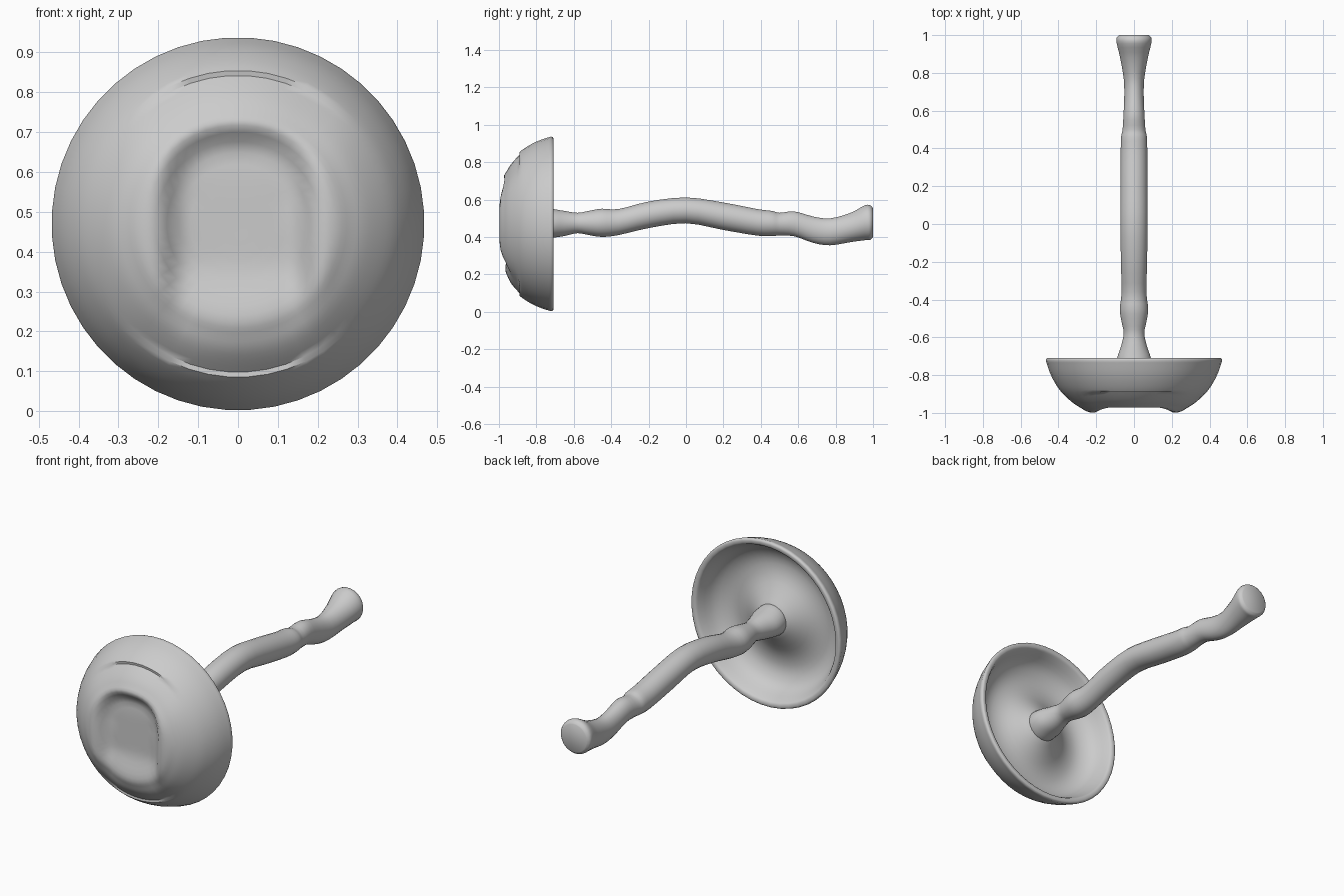
import bpy, bmesh, math

if "Cube" in bpy.data.objects:
    bpy.data.objects.remove(bpy.data.objects["Cube"])

grey = bpy.data.materials.new("plain grey")
grey.diffuse_color = (0.6, 0.6, 0.6, 1)
grey.use_nodes = True
grey.node_tree.nodes["Principled BSDF"].inputs["Base Color"].default_value = grey.diffuse_color


def smooth(a, b, t):
    t = max(0.0, min(1.0, (t - a) / (b - a)))
    return t * t * (3 - 2 * t)


def spline(points, steps):
    """Catmull-Rom refinement of a list of tuples."""
    out = []
    for i in range(len(points) - 1):
        p0, p1 = points[max(i - 1, 0)], points[i]
        p2, p3 = points[i + 1], points[min(i + 2, len(points) - 1)]
        for s in range(steps):
            t = s / steps
            out.append(tuple(
                0.5 * (2 * b + (c - a) * t + (2 * a - 5 * b + 4 * c - d) * t * t
                       + (3 * b - a - 3 * c + d) * t ** 3)
                for a, b, c, d in zip(p0, p1, p2, p3)))
    return out + [points[-1]]


def skin(name, rings, sides, shape=None):
    """Bridge elliptical rings (y, z, rx, rz) and close both ends."""
    bm = bmesh.new()
    loops = []
    for y, z, rx, rz in rings:
        loop = []
        for k in range(sides):
            a = 2 * math.pi * (k + 0.5) / sides
            co = (rx * math.sin(a), y, z + rz * math.cos(a))
            loop.append(bm.verts.new(shape(co) if shape else co))
        loops.append(loop)
    for a, b in zip(loops, loops[1:]):
        for k in range(sides):
            n = (k + 1) % sides
            bm.faces.new((a[k], a[n], b[n], b[k]))
    bm.faces.new(loops[0])
    bm.faces.new(loops[-1])
    bmesh.ops.recalc_face_normals(bm, faces=bm.faces)
    mesh = bpy.data.meshes.new(name)
    bm.to_mesh(mesh)
    bm.free()
    mesh.materials.append(grey)
    obj = bpy.data.objects.new(name, mesh)
    bpy.context.collection.objects.link(obj)
    bpy.context.view_layer.objects.active = obj
    obj.select_set(True)
    bpy.ops.object.shade_smooth_by_angle(angle=math.radians(50))
    obj.select_set(False)


def dent(co):
    """Arched hollow on the crown: steep sides and top, gentle foot."""
    x, y, z = co
    if y > -0.9:
        return co
    if z > 0.52:      # rounded top of the arch
        d = (abs(x / 0.2) ** 2.6 + ((z - 0.52) / 0.2) ** 2.6) ** (1 / 2.6) * 0.2
    else:
        d = abs(x)
    inside = 1 - smooth(0.13, 0.215, d)
    foot = smooth(0.14, 0.38, z)
    # crown stands a little lower above and below the hollow
    lower = 0.015 * smooth(0.12, 0.3, abs(z - 0.45)) * (1 - smooth(0.15, 0.3, abs(x)))
    return (x, y + 0.065 * inside * foot + lower, z)


# Cap: crown, rim and hollow underside as one (radius, y) profile
crown = spline([(0.004, -1.0), (0.12, -1.0), (0.23, -0.998), (0.285, -0.972),
                (0.33, -0.942), (0.385, -0.89), (0.42, -0.84), (0.447, -0.785),
                (0.468, -0.722)], 4)
under = spline([(0.468, -0.722), (0.462, -0.71), (0.44, -0.712), (0.425, -0.735),
                (0.385, -0.81), (0.31, -0.85), (0.22, -0.84), (0.13, -0.79),
                (0.07, -0.755), (0.004, -0.75)], 3)
skin("mushroom_cap", [(y, 0.47, r, r) for r, y in crown + under[1:]], 48, dent)

# Stem: bent stalk as (y, bottom z, top z, half width)
stalk = [(-0.8, 0.40, 0.54, 0.07), (-0.77, 0.385, 0.56, 0.09),
         (-0.71, 0.395, 0.55, 0.09), (-0.65, 0.405, 0.54, 0.07),
         (-0.58, 0.42, 0.53, 0.055), (-0.52, 0.41, 0.54, 0.066),
         (-0.45, 0.40, 0.552, 0.076), (-0.36, 0.41, 0.55, 0.066),
         (-0.2, 0.447, 0.59, 0.07), (0.0, 0.473, 0.612, 0.072),
         (0.2, 0.437, 0.585, 0.072), (0.38, 0.407, 0.55, 0.071),
         (0.46, 0.405, 0.54, 0.069), (0.5, 0.407, 0.53, 0.061),
         (0.58, 0.403, 0.537, 0.056), (0.68, 0.368, 0.51, 0.052),
         (0.77, 0.355, 0.50, 0.055), (0.88, 0.372, 0.53, 0.074),
         (0.955, 0.382, 0.57, 0.092), (0.985, 0.384, 0.57, 0.093),
         (1.0, 0.40, 0.555, 0.078)]
skin("stem", [(y, (lo + hi) / 2, w, (hi - lo) / 2)
              for y, lo, hi, w in spline(stalk, 3)], 24)
